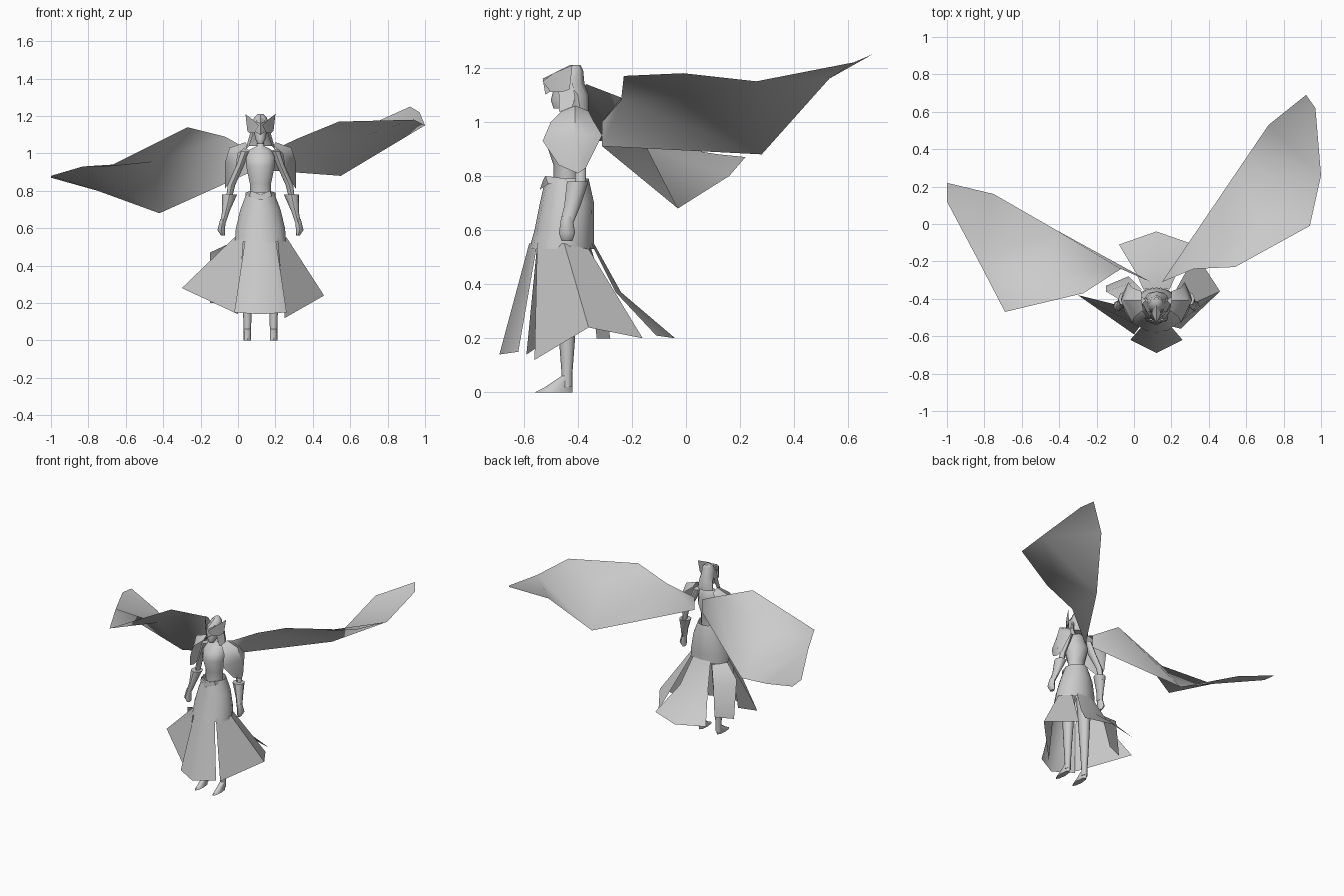
import bpy
import math
from mathutils import Vector

default_cube = bpy.data.objects.get("Cube")
if default_cube:
    bpy.data.objects.remove(default_cube, do_unlink=True)

# Single plain colour for the whole figure
stone = bpy.data.materials.new("plain_grey")
stone.use_nodes = True
grey = (.6, .6, .6, 1)
stone.diffuse_color = grey
stone.node_tree.nodes["Principled BSDF"].inputs["Base Color"].default_value = grey

# The upright axis of the body; every part is measured from it
AXIS = Vector((.12, -.44, 0))
SIDES = {"left": 1, "right": -1}


def make_object(name, points, faces, angle):
    mesh = bpy.data.meshes.new(name)
    mesh.from_pydata([AXIS + Vector(point) for point in points], [], faces)
    mesh.update()
    mesh.materials.append(stone)
    made = bpy.data.objects.new(name, mesh)
    bpy.context.collection.objects.link(made)
    bpy.ops.object.select_all(action="DESELECT")
    made.select_set(True)
    bpy.context.view_layer.objects.active = made
    bpy.ops.object.shade_smooth_by_angle(angle=math.radians(angle))


def grid_faces(rows, across, closed):
    """Quads joining each row of points to the next one."""
    faces = []
    for row in range(rows - 1):
        for i in range(across if closed else across - 1):
            start, following = row * across, (i + 1) % across
            faces.append((start + i, start + following,
                          start + across + following, start + across + i))
    return faces


def loft(name, rings, sides=10, capped=True):
    """Rings are (centre, half width, half depth), from bottom to top."""
    points = []
    for (x, y, z), wide, deep in rings:
        for i in range(sides):
            turn = math.tau * i / sides
            points.append((x + wide * math.sin(turn), y - deep * math.cos(turn), z))
    faces = grid_faces(len(rings), sides, closed=True)
    if capped:
        faces.append(tuple(reversed(range(sides))))
        faces.append(tuple(range(len(points) - sides, len(points))))
    make_object(name, points, faces, angle=50)


def sheet(name, rows, angle=50):
    """Cloth or plate spanned by rows holding equal numbers of points."""
    points = [point for row in rows for point in row]
    make_object(name, points, grid_faces(len(rows), len(rows[0]), closed=False), angle)


def flip(point, side):
    x, y, z = point
    return (side * x, y, z)


def whole_sheet(name, half_rows, angle=50):
    """A sheet across the middle line, given from the middle to the left."""
    sheet(name, [[flip(p, -1) for p in reversed(row[1:])] + row for row in half_rows], angle)


def paired_sheet(name, rows, angle=50):
    """A sheet repeated on both sides of the body."""
    for label, side in SIDES.items():
        sheet(label + "_" + name, [[flip(p, side) for p in row] for row in rows], angle)


def paired_loft(name, rings):
    """A limb repeated on both sides of the body."""
    for label, side in SIDES.items():
        loft(label + "_" + name,
             [(flip(centre, side), wide, deep) for centre, wide, deep in rings], sides=8)


# Torso with neck, and the fitted top of the skirt
loft("torso", [
    ((0, 0, .77), .06, .05),
    ((0, 0, .84), .06, .05),
    ((0, 0, .93), .08, .08),
    ((0, 0, .98), .08, .06),
    ((0, .02, 1.02), .06, .04),
    ((0, .02, 1.04), .02, .02),
    ((0, .02, 1.1), .02, .02)])
loft("skirt_top", [
    ((0, -.02, .53), .14, .12),
    ((0, -.01, .6), .135, .11),
    ((0, 0, .7), .11, .1),
    ((0, 0, .79), .075, .08)], sides=14, capped=False)

# Belt dipping to a point at the front
whole_sheet("belt", [
    [(0, -.09, .78), (.05, -.08, .8), (.08, 0, .79)],
    [(0, -.1, .75), (.06, -.07, .77), (.08, 0, .77)]])

# Skirt panels, separate cloths with open slits
whole_sheet("skirt_front", [
    [(0, -.14, .55), (.08, -.11, .55)],
    [(0, -.25, .14), (.14, -.18, .15)]])
whole_sheet("skirt_back", [
    [(0, .1, .55), (.07, .09, .55)],
    [(0, .2, .37), (.11, .18, .37)],
    [(0, .4, .2), (.2, .33, .21)]])

# Side panels hang from the same hip line to their own hems
hip_line = [(.09, -.11, .55), (.14, -.01, .55), (.1, .08, .53)]
left_hem = [(.13, -.12, .12), (.34, .08, .24), (.21, .28, .2)]
sheet("skirt_left", [hip_line, left_hem])
sheet("skirt_right", [
    [flip(p, -1) for p in hip_line[:2]],
    [(-.12, -.15, .14), (-.42, .06, .28)]])
sheet("skirt_right_rear", [
    [(-.14, 0, .53), (-.08, .09, .53)],
    [(-.27, .08, .47), (-.12, .13, .4)],
    [(-.27, .11, .2), (-.15, .16, .2)]])

# Legs and pointed feet
paired_loft("leg", [
    ((.07, 0, .02), .02, .02),
    ((.07, 0, .07), .02, .02),
    ((.07, 0, .2), .025, .03),
    ((.065, 0, .6), .05, .05)])
paired_loft("foot", [
    ((.07, -.05, 0), .02, .07),
    ((.07, -.03, .02), .02, .05),
    ((.07, 0, .06), .02, .02)])

# Arms with flared cuffs and closed hands
paired_loft("upper_arm", [
    ((.17, .05, .75), .015, .02),
    ((.155, .05, .83), .02, .02),
    ((.11, .03, .93), .02, .03),
    ((.08, .02, 1.01), .025, .03)])
paired_loft("cuff", [
    ((.2, 0, .63), .015, .025),
    ((.185, .02, .69), .02, .03),
    ((.165, .04, .78), .04, .04)])
paired_loft("hand", [
    ((.2, 0, .56), .01, .02),
    ((.21, 0, .59), .02, .03),
    ((.2, 0, .65), .015, .02)])

# Rounded plates over the shoulders, hanging to a point
paired_sheet("shoulder_plate", [
    [(.07, -.02, 1.04), (.08, .03, 1.06), (.08, .08, 1.04)],
    [(.12, -.06, 1), (.165, .03, 1.03), (.13, .1, 1)],
    [(.13, -.09, .93), (.19, .03, .95), (.15, .13, .95)],
    [(.17, -.03, .84), (.19, .04, .81), (.18, .07, .83)]])

# Head, hair and pointed helmet framing the face
loft("head", [
    ((0, -.03, 1.05), .015, .02),
    ((0, -.02, 1.08), .03, .04),
    ((0, 0, 1.12), .035, .05),
    ((0, 0, 1.17), .03, .05)])
loft("hair", [
    ((0, .05, 1.04), .06, .03),
    ((0, .04, 1.1), .05, .04),
    ((0, .01, 1.14), .045, .055),
    ((0, .02, 1.19), .035, .04),
    ((0, .03, 1.21), .015, .02)], sides=8)
paired_sheet("hair_lock", [
    [(.03, -.04, 1.16), (.045, .02, 1.15)],
    [(.04, -.03, 1.1), (.06, .03, 1.09)],
    [(.06, -.03, 1.04), (.08, .01, 1.02)]])
paired_sheet("helmet_wing", [
    [(.01, -.09, 1.15), (.03, -.06, 1.11)],
    [(.04, -.05, 1.18), (.06, -.02, 1.11)],
    [(.08, .02, 1.21), (.07, .01, 1.12)]], angle=20)
whole_sheet("brow_plate", [
    [(0, -.08, 1.1), (.035, -.05, 1.12)],
    [(0, -.09, 1.16), (.025, -.04, 1.17)],
    [(0, .01, 1.21), (.01, .01, 1.2)]], angle=20)


def wing(name, rise, bend, corner, edge, end, tip, inner, heel):
    """A broad wing from its upper bend round the tip to the trailing heel."""
    side = math.copysign(1, bend[0])
    root, low = flip((.03, .13, 1), side), flip((.03, .13, .91), side)
    spread = [Vector(point) for point in (rise, bend, corner, edge, heel)]
    middle = tuple(sum(spread, Vector()) / len(spread))
    points = [root, rise, bend, corner, edge, end, tip, inner, heel, low, middle]
    patches = [(root, rise, low), (rise, heel, low), (rise, middle, heel),
               (rise, bend, middle), (bend, corner, middle), (corner, edge, middle),
               (edge, heel, middle), (edge, inner, heel), (edge, end, inner),
               (end, tip, inner)]
    faces = [[points.index(point) for point in patch] for patch in patches]
    make_object(name, points, faces, angle=80)


# The two wings are spread in different poses
wing("left_wing",
     rise=(.2, .2, 1.08), bend=(.42, .21, 1.17), corner=(.82, .43, 1.18),
     edge=(.88, .7, 1.15), end=(.85, 1.06, 1.22), tip=(.8, 1.13, 1.25),
     inner=(.6, .97, 1.16), heel=(.43, .72, .88))
wing("right_wing",
     rise=(-.19, .2, 1.09), bend=(-.39, .07, 1.14), corner=(-.81, -.03, .93),
     edge=(-.95, .24, .93), end=(-1.12, .56, .88), tip=(-1.12, .66, .87),
     inner=(-.87, .6, .8), heel=(-.54, .41, .68))
